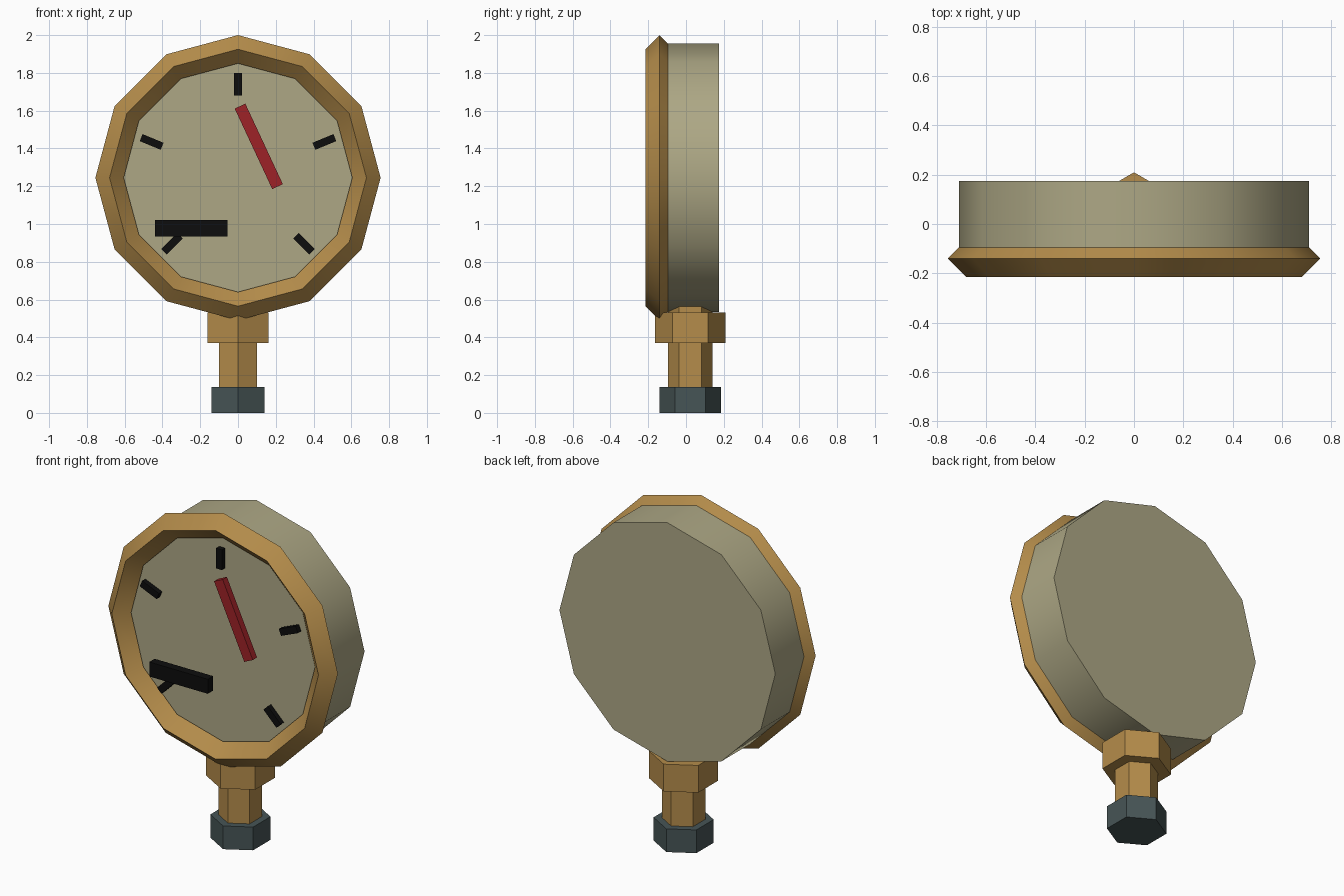
import bpy, math
from mathutils import Matrix

if "Cube" in bpy.data.objects:
    bpy.data.objects.remove(bpy.data.objects["Cube"])

CZ = 1.245      # dial centre height
AY = 0.0225     # y of the stem and case axis


def material(name, rgb):
    m = bpy.data.materials.new(name)
    m.diffuse_color = (*rgb, 1)
    m.use_nodes = True
    m.node_tree.nodes["Principled BSDF"].inputs["Base Color"].default_value = m.diffuse_color
    return m


brass = material("brass", (0.46, 0.265, 0.07))
olive = material("olive_grey", (0.42, 0.39, 0.235))
slate = material("slate", (0.062, 0.09, 0.092))
red = material("needle_red", (0.34, 0.016, 0.02))
black = material("black", (0.004, 0.004, 0.004))


def finish(name, mat, smooth=False):
    ob = bpy.context.object
    ob.name = name
    ob.data.materials.append(mat)
    if smooth:
        bpy.ops.object.shade_smooth_by_angle(angle=math.radians(35))
    return ob


def hexagon(name, r, z0, z1, mat):
    bpy.ops.mesh.primitive_cylinder_add(vertices=6, radius=r, depth=z1 - z0,
                                        location=(0, AY, (z0 + z1) / 2))
    return finish(name, mat)


def plate(name, x, z, w, h, y0, y1, mat, angle=0):
    """Box on the dial; angle is clockwise from vertical seen from the front."""
    bpy.ops.mesh.primitive_cube_add(size=1)
    ob = finish(name, mat)
    ob.data.transform(Matrix.Translation((x, (y0 + y1) / 2, z))
                      @ Matrix.Rotation(angle, 4, 'Y')
                      @ Matrix.Diagonal((w, y1 - y0, h, 1)))
    return ob


# case, whose front cap is the dial face
bpy.ops.mesh.primitive_cylinder_add(vertices=12, radius=0.71, depth=0.305,
                                    location=(0, AY, CZ), rotation=(math.pi / 2, 0, 0))
finish("case", olive, True)

# diamond-section bezel
bpy.ops.mesh.primitive_torus_add(major_segments=12, minor_segments=4,
                                 major_radius=0.68, minor_radius=0.075,
                                 location=(0, -0.14, CZ), rotation=(math.pi / 2, 0, 0))
finish("bezel", brass, True)

# stem, nut and end fitting
hexagon("stem", 0.1175, 0.10, 0.70, brass)
hexagon("nut", 0.187, 0.37, 0.532, brass)
hexagon("end_fitting", 0.1625, 0.0, 0.138, slate)

# scale ticks
for i in range(5):
    a = math.radians(-135 + 67.5 * i)
    plate(f"tick_{i + 1}", 0.495 * math.sin(a), CZ + 0.495 * math.cos(a),
          0.04, 0.12, -0.18, -0.15, black, a)

# needle and blank label bar
plate("needle", 0.11, 1.411, 0.062, 0.47, -0.20, -0.16, red, math.radians(-25))
plate("label_bar", -0.2475, 0.977, 0.385, 0.086, -0.205, -0.155, black)
